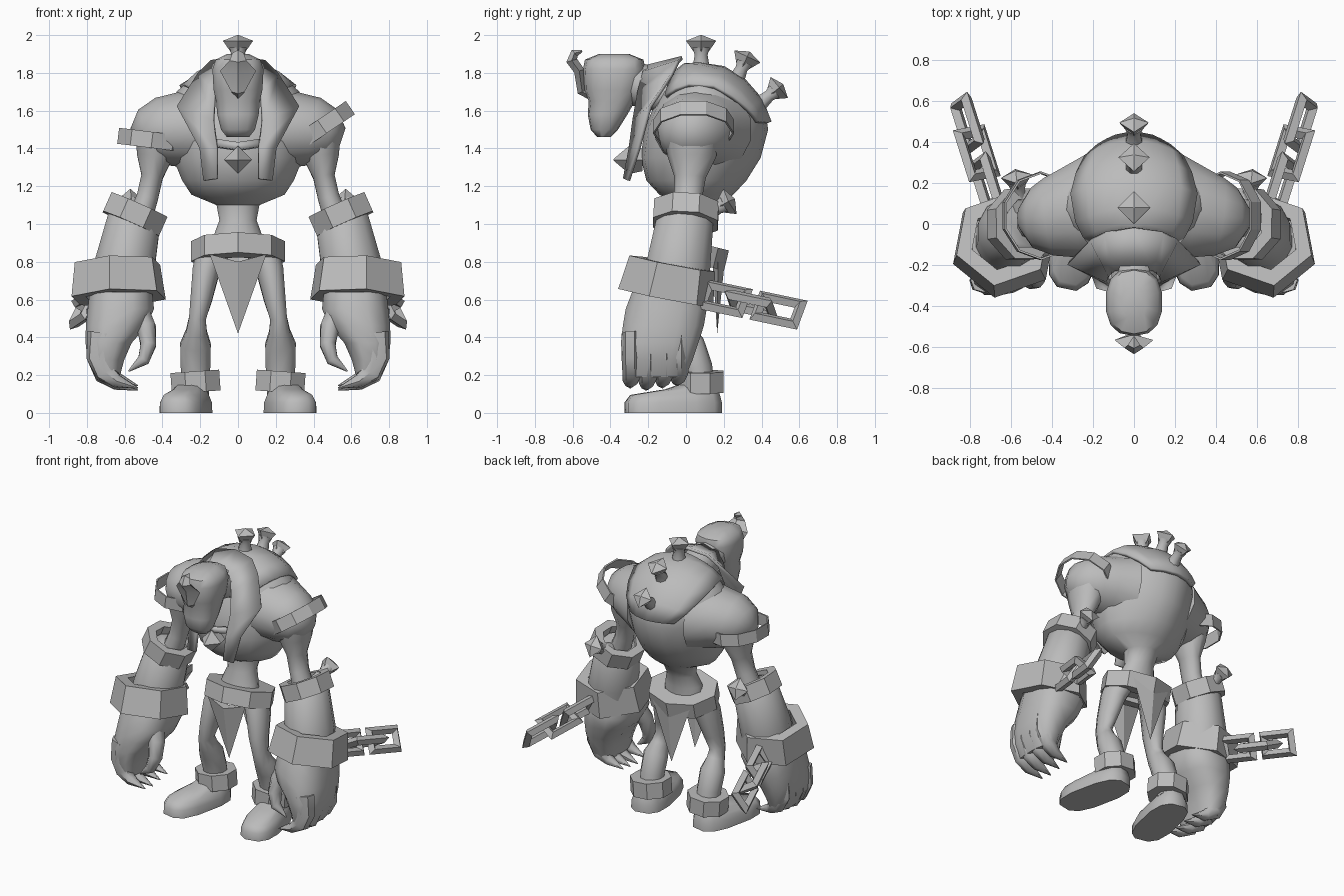
import bpy, math
from mathutils import Vector, Matrix, Euler
import bmesh

if "Cube" in bpy.data.objects:
    bpy.data.objects.remove(bpy.data.objects["Cube"])

grey = bpy.data.materials.new("stone_grey")
grey.use_nodes = True
grey.diffuse_color = (0.5, 0.5, 0.5, 1)
grey.node_tree.nodes["Principled BSDF"].inputs["Base Color"].default_value = (0.5, 0.5, 0.5, 1)


def build(name, verts, faces, side=1, matrix=Matrix(), angle=40):
    """Make a mesh object; side -1 mirrors it to the model's right."""
    mesh = bpy.data.meshes.new(name)
    placed = [matrix @ Vector(v) for v in verts]
    mesh.from_pydata([(side * v.x, v.y, v.z) for v in placed], [], faces)
    bm = bmesh.new()
    bm.from_mesh(mesh)
    bmesh.ops.recalc_face_normals(bm, faces=bm.faces)
    bm.to_mesh(mesh)
    bm.free()
    mesh.materials.append(grey)
    obj = bpy.data.objects.new(name, mesh)
    bpy.context.collection.objects.link(obj)
    bpy.ops.object.select_all(action="DESELECT")
    obj.select_set(True)
    bpy.context.view_layer.objects.active = obj
    if angle:
        bpy.ops.object.shade_smooth_by_angle(angle=math.radians(angle))
    return obj


def tube(name, rings, n=10, side=1, flat=False, ref=(1, 0, 0), power=1.0, matrix=Matrix(), angle=50):
    """Loft ellipses (x, y, z, radius a, radius b) along a path."""
    pts = [Vector(r[:3]) for r in rings]
    verts, faces = [], []
    for i, r in enumerate(rings):
        t = Vector((0, 0, 1))
        if not flat:
            t = (pts[min(i + 1, len(pts) - 1)] - pts[max(i - 1, 0)]).normalized()
        u = Vector(ref) - t * t.dot(Vector(ref))
        u.normalize()
        w = t.cross(u)
        for k in range(n):
            a = 2 * math.pi * (k + 0.5) / n if n > 4 else math.pi * k / 2
            c, s = math.cos(a), math.sin(a)
            c = math.copysign(abs(c) ** power, c)
            s = math.copysign(abs(s) ** power, s)
            verts.append(pts[i] + u * c * r[3] + w * s * r[4])
    for i in range(len(rings) - 1):
        for k in range(n):
            a, b = i * n + k, i * n + (k + 1) % n
            faces.append((a, b, b + n, a + n))
    faces += [tuple(range(n)), tuple(range(len(verts) - n, len(verts)))]
    return build(name, verts, faces, side, matrix, angle)


def band(name, centre, rx, ry, height, tilt=(0, 0, 0), wall=0.04, flare=0.0, n=8, side=1, turn=0):
    """Faceted hollow ring; flare widens the lower rim, turn shifts its corners."""
    verts, faces = [], []
    for k in range(n):
        a = 2 * math.pi * (k + 0.5) / n + math.radians(turn)
        for inset, z, f in ((0, -1, flare), (0, 1, 0), (wall, 1, 0), (wall, -1, flare)):
            verts.append(((rx - inset + f) * math.cos(a), (ry - inset + f) * math.sin(a), z * height / 2))
        for j in range(4):
            m, q = (k + 1) % n * 4, (j + 1) % 4
            faces.append((k * 4 + j, k * 4 + q, m + q, m + j))
    rot = Euler([math.radians(t) for t in tilt]).to_matrix().to_4x4()
    return build(name, verts, faces, side, Matrix.Translation(centre) @ rot, 20)


def nail(name, base, direction, side=1, size=1.0):
    """Round flared stem with a four-sided pointed head."""
    m = Matrix.Translation(base) @ Vector(direction).to_track_quat("Z", "Y").to_matrix().to_4x4()
    m = m @ Matrix.Scale(size, 4)
    stem = [(0, 0, z, r, r) for z, r in ((-0.05, .055), (0, .048), (.06, .037), (.1, .05))]
    tube(name + "_stem", stem, 8, side, True, matrix=m)
    head = [(0, 0, z, r, r) for z, r in ((.07, .035), (.135, .08), (.165, .004))]
    tube(name + "_head", head, 4, side, True, matrix=m, angle=0)


def strip(name, left, right, thickness, mirror=False):
    """Plate spanning two edge lines."""
    n = len(left)
    faces = [(i, i + 1, n + i + 1, n + i) for i in range(n - 1)]
    obj = build(name, left + right, faces, angle=15)
    if mirror:
        obj.modifiers.new("Mirror", "MIRROR").use_clip = True
    mod = obj.modifiers.new("Solidify", "SOLIDIFY")
    mod.thickness, mod.offset = thickness, 0


def spans(rows):
    """Turn (z, front-to-back limits, half width) into ring data."""
    return [(0, (a + b) / 2, z, w, (b - a) / 2) for z, a, b, w in rows]


# Torso, narrowing towards the hump, and head
torso = tube("torso", spans([
    (.85, -.08, .12, .14), (.94, -.07, .12, .13), (1.02, -.04, .14, .10), (1.1, -.04, .18, .115),
    (1.155, -.14, .25, .25), (1.23, -.21, .32, .3), (1.35, -.24, .395, .35), (1.5, -.22, .435, .385),
    (1.6, -.18, .42, .385), (1.7, -.13, .35, .33), (1.775, -.07, .27, .25), (1.83, 0, .16, .12)]),
    18, flat=True)
for v in torso.data.vertices:
    v.co.x *= 1 - .3 * max(0, (v.co.y - .1) / .33)
tube("neck", [(0, .05, 1.62, .15, .15), (0, -.15, 1.72, .12, .12), (0, -.34, 1.75, .11, .11)])
tube("head", spans([
    (1.46, -.47, -.40, .06), (1.5, -.505, -.36, .092), (1.58, -.52, -.31, .112), (1.65, -.515, -.27, .118),
    (1.71, -.54, -.245, .132), (1.82, -.545, -.215, .138), (1.87, -.535, -.225, .12), (1.9, -.46, -.3, .06)]),
    14, flat=True, power=.8)

# Hooked forehead horn
tube("horn_hook", [(0, -.51, 1.68, .02, .02), (0, -.55, 1.70, .035, .025), (0, -.565, 1.81, .095, .028),
                   (0, -.605, 1.865, .045, .03), (0, -.59, 1.905, .03, .022), (0, -.55, 1.915, .005, .005)],
     4, angle=30)

# Armoured back shell laid over the hump
profile = [(-.08, 1.82), (0, 1.85), (.08, 1.855), (.2, 1.825), (.31, 1.76), (.4, 1.66), (.45, 1.54)]
widths = [.22, .25, .27, .28, .28, .25, .18]
droops = [.13, .13, .13, .12, .09, .04, 0]
cols, verts, faces = 9, [], []
for (y, z), w, droop in zip(profile, widths, droops):
    for c in range(cols):
        u = c / 4 - 1
        verts.append((w * u, y - .06 * u * u, z - droop * u * u))
for i in range(len(profile) - 1):
    for c in range(cols - 1):
        a = i * cols + c
        faces.append((a, a + 1, a + cols + 1, a + cols))
shell = build("back_shell", verts, faces)
wrap = shell.modifiers.new("Shrinkwrap", "SHRINKWRAP")
wrap.target, wrap.wrap_mode, wrap.offset = torso, "ABOVE_SURFACE", .012
solid = shell.modifiers.new("Solidify", "SOLIDIFY")
solid.thickness, solid.offset = .025, 0
for i, (y, z, dy, dz, size) in enumerate(((.08, 1.835, 0, 1, 1), (.27, 1.77, .42, .9, .95), (.4, 1.645, .75, .62, .9))):
    nail(f"back_nail_{i + 1}", (0, y, z), (0, dy, dz), size=size)

# Collar with hanging lapels, choker and chest gem
strip("collar",
      [(0, -.02, 1.88), (.14, -.04, 1.86), (.21, -.075, 1.79), (.32, -.19, 1.62), (.2, -.25, 1.4), (.18, -.305, 1.23)],
      [(0, -.22, 1.83), (.09, -.225, 1.8), (.12, -.25, 1.7), (.13, -.275, 1.55), (.11, -.295, 1.4), (.11, -.325, 1.24)],
      .02, True)
strip("choker", [(-.13, -.25, 1.45), (0, -.27, 1.43), (.13, -.25, 1.45)],
      [(-.13, -.26, 1.41), (0, -.28, 1.39), (.13, -.26, 1.41)], .03)
tube("chest_gem", [(0, -.23, 1.34, .06, .06), (0, -.3, 1.34, .075, .075), (0, -.385, 1.34, .003, .003)], 4, angle=0)

# Belt and loincloth flaps
band("belt", (0, .02, .855), .25, .2, .11, (-14, 0, 0), .11, turn=22.5)
for name, s, tip in (("front_flap", -1, -.1), ("back_flap", 1, .165)):
    y = .02 + s * .15
    build(name, [(-.15, y, .84), (.15, y, .84), (0, y + s * .035, .8), (0, tip, .42), (0, y - s * .03, .8)],
          [(0, 2, 3), (2, 1, 3), (1, 4, 3), (4, 0, 3), (0, 4, 1, 2)], angle=0)

for side, label in ((1, "left_"), (-1, "right_")):
    # Leg, ankle cuff and foot
    tube(label + "leg", [(.13, .02, .86, .09, .1), (.17, -.01, .75, .075, .1), (.195, -.04, .6, .06, .08),
                         (.215, -.05, .5, .047, .065), (.22, -.025, .43, .058, .07), (.225, .02, .36, .085, .08),
                         (.225, .06, .24, .082, .08), (.225, .08, .1, .075, .075)], 10, side)
    band(label + "ankle_cuff", (.225, .075, .165), .14, .135, .11, (0, 4, 0), .07, side=side)
    turn = Matrix.Translation((.255, .03, 0)) @ Matrix.Rotation(math.radians(12), 4, "Z")
    tube(label + "foot", [(0, -.1, 0, .125, .26), (0, -.1, .055, .122, .26), (0, -.09, .095, .105, .24),
                          (0, 0, .125, .08, .14), (0, .04, .16, .06, .08)], 12, side, True, power=.7, matrix=turn)

    # Shoulder, arm and forearm
    tube(label + "shoulder", [(.16, .09, 1.5, .27, .24), (.3, .055, 1.5, .23, .2), (.41, .035, 1.49, .195, .18),
                              (.49, .03, 1.47, .15, .14), (.55, .03, 1.45, .06, .06)], 14, side, ref=(0, 1, 0))
    tube(label + "upper_arm", [(.43, .03, 1.5, .12, .15), (.44, .03, 1.36, .1, .13), (.455, .02, 1.25, .06, .085),
                               (.48, .01, 1.14, .06, .075), (.53, 0, 1.0, .07, .08)], 10, side)
    tube(label + "forearm", [(.535, 0, 1.07, .1, .11), (.55, -.005, 1.02, .145, .155), (.6, -.04, .78, .165, .175),
                             (.615, -.07, .62, .16, .18)], 12, side)
    band(label + "elbow_cuff", (.545, 0, 1.05), .175, .185, .11, (-3, -24, 0), .06, side=side)
    nail(label + "elbow_nail", (.56, .12, 1.06), (.1, .85, .45), side, .95)
    band(label + "wrist_cuff", (.635, -.09, .7), .24, .235, .185, (-11, 2, 0), .08, .025, 6, side, 10)
    x, height, tilt = (.445, 1.515, -34) if side == 1 else (.455, 1.445, -7)
    band(label + "shoulder_strap", (x, .04, height), .19, .215, .085, (0, tilt, 0), .01, n=10, side=side)

    # Hand with claws
    tube(label + "palm", [(.62, -.1, .64, .17, .19), (.62, -.105, .55, .18, .22), (.645, -.12, .46, .165, .22),
                          (.685, -.14, .37, .125, .21), (.7, -.15, .28, .1, .19), (.69, -.16, .19, .065, .16)],
         12, side, True, power=.75)
    for i, y in enumerate((-.285, -.2, -.115, -.035)):
        lift = .012 * abs(i - 1)
        tube(f"{label}finger_{i + 1}", [(.7, y, .42, .056, .1), (.72, y, .29, .056, .085),
                                        (.7, y, .2 + lift, .052, .06), (.64, y - .01, .155 + lift, .04, .036),
                                        (.53, y - .01, .12 + lift, .003, .003)], 7, side, ref=(0, 1, 0))
    tube(label + "thumb", [(.54, -.18, .55, .08, .07), (.485, -.23, .45, .06, .055), (.475, -.26, .36, .055, .045),
                           (.5, -.28, .28, .04, .035), (.58, -.28, .22, .004, .004)], 8, side, ref=(0, 1, 0))

    # Broken chain of bevelled links trailing from the wrist cuff
    start, axis = Vector((.72, .2, .605)), Vector((.3, .95, -.2)).normalized()
    for i in range(3):
        m = Matrix.Translation(start + axis * .155 * i)
        m = m @ axis.to_track_quat("Y", "Z").to_matrix().to_4x4()
        m = m @ Matrix.Rotation(math.radians(60 + 90 * i), 4, "Y")
        verts, faces = [], []
        for k, (cx, cy) in enumerate(((-1, -1), (1, -1), (1, 1), (-1, 1))):
            for inset, z in ((0, 0), (.028, .03), (.056, 0), (.028, -.03)):
                verts.append((cx * (.09 - inset), cy * (.135 - inset), z))
            for j in range(4):
                n, q = (k + 1) % 4 * 4, (j + 1) % 4
                faces.append((k * 4 + j, k * 4 + q, n + q, n + j))
        build(f"{label}chain_link_{i + 1}", verts, faces, side, m, 0)
